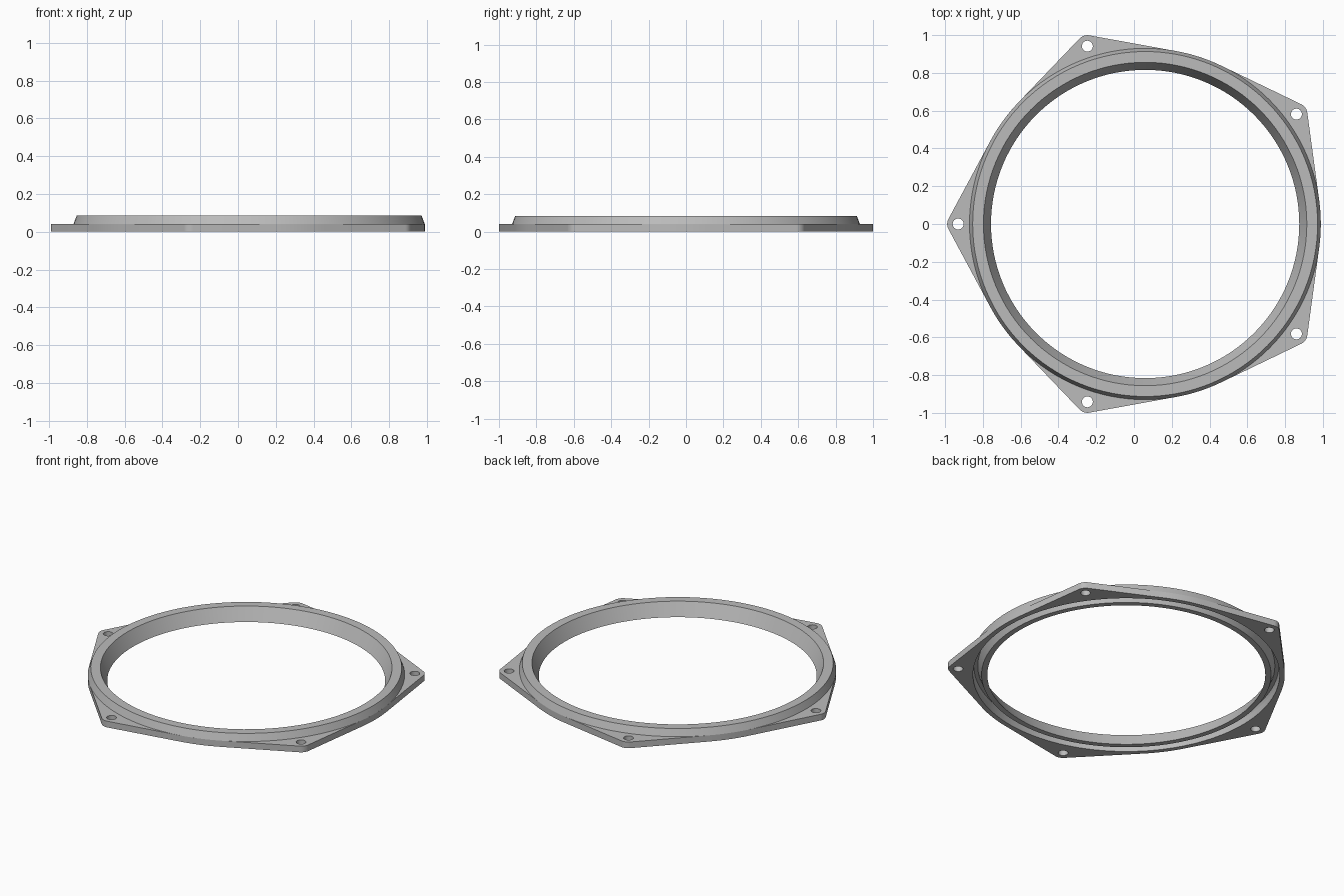
import bpy, bmesh
from math import sin, cos, acos, radians, pi, tau
from mathutils import Matrix

if "Cube" in bpy.data.objects:
    bpy.data.objects.remove(bpy.data.objects["Cube"])

CX = 0.059                      # ring centre on x
RING_R, GROOVE_R = 0.93, 0.90   # outer wall, outer wall of the groove
LUG_DIST, LUG_R, HOLE_R = 0.99, 0.058, 0.029
PLATE_H, RING_H = 0.04, 0.085
LUG_ANGLES = [radians(36 + 72 * i) for i in range(5)]

grey = bpy.data.materials.new("grey plastic")
grey.use_nodes = True
grey.diffuse_color = (0.5, 0.5, 0.5, 1)
grey.node_tree.nodes["Principled BSDF"].inputs["Base Color"].default_value = (0.5, 0.5, 0.5, 1)


def arc(cx, cy, r, a0, a1, n):
    """Points along an arc, both ends included."""
    return [(cx + r * cos(a0 + (a1 - a0) * i / n),
             cy + r * sin(a0 + (a1 - a0) * i / n)) for i in range(n + 1)]


def circle(cx, cy, r, n):
    return arc(cx, cy, r, 0, tau, n)[:-1]


def add_object(name, bm):
    bmesh.ops.remove_doubles(bm, verts=bm.verts, dist=0.0002)
    bmesh.ops.recalc_face_normals(bm, faces=bm.faces)
    mesh = bpy.data.meshes.new(name)
    bm.to_mesh(mesh)
    bm.free()
    mesh.materials.append(grey)
    obj = bpy.data.objects.new(name, mesh)
    bpy.context.collection.objects.link(obj)
    bpy.ops.object.select_all(action='DESELECT')
    obj.select_set(True)
    bpy.context.view_layer.objects.active = obj
    bpy.ops.object.shade_smooth_by_angle(angle=radians(20))
    return obj


# Flange outline: ring arcs joined by tangents to the rounded lug tips
spread = acos((RING_R - LUG_R) / LUG_DIST)
outline, loops = [], []
for a in LUG_ANGLES:
    x, y = CX + LUG_DIST * cos(a), LUG_DIST * sin(a)
    outline += arc(x, y, LUG_R, a - spread, a + spread, 10)
    outline += arc(CX, 0, RING_R, a + spread, a + tau / 5 - spread, 8)
    loops.append(circle(x, y, HOLE_R, 24))
loops += [outline, circle(CX, 0, GROOVE_R, 128)]

# Mounting flange: filled outline with screw holes, extruded
curve = bpy.data.curves.new("flange_outline", 'CURVE')
curve.dimensions = '2D'
curve.fill_mode = 'BOTH'
curve.extrude = PLATE_H / 2
for pts in loops:
    spline = curve.splines.new('POLY')
    spline.points.add(len(pts) - 1)
    for p, (x, y) in zip(spline.points, pts):
        p.co = (x, y, 0, 1)
    spline.use_cyclic_u = True
helper = bpy.data.objects.new("flange_outline", curve)
bpy.context.collection.objects.link(helper)
bpy.context.view_layer.update()
filled = bpy.data.meshes.new_from_object(
    helper.evaluated_get(bpy.context.evaluated_depsgraph_get()))
bm = bmesh.new()
bm.from_mesh(filled)
bm.transform(Matrix.Translation((0, 0, PLATE_H / 2)))
bpy.data.objects.remove(helper)
add_object("mounting_flange", bm)

# Tapered ring: lathed shell with a groove underneath
profile = [(GROOVE_R, PLATE_H), (0.895, 0.06), (0.872, 0.06), (0.85, 0),
           (0.816, 0), (0.856, RING_H), (0.913, RING_H), (RING_R, PLATE_H)]
bm = bmesh.new()
verts = [bm.verts.new((CX + r, 0, z)) for r, z in profile]
edges = [bm.edges.new(pair) for pair in zip(verts, verts[1:])]
bmesh.ops.spin(bm, geom=verts + edges, cent=(CX, 0, 0), axis=(0, 0, 1),
               angle=2 * pi, steps=128, use_merge=True)
add_object("tapered_ring", bm)
